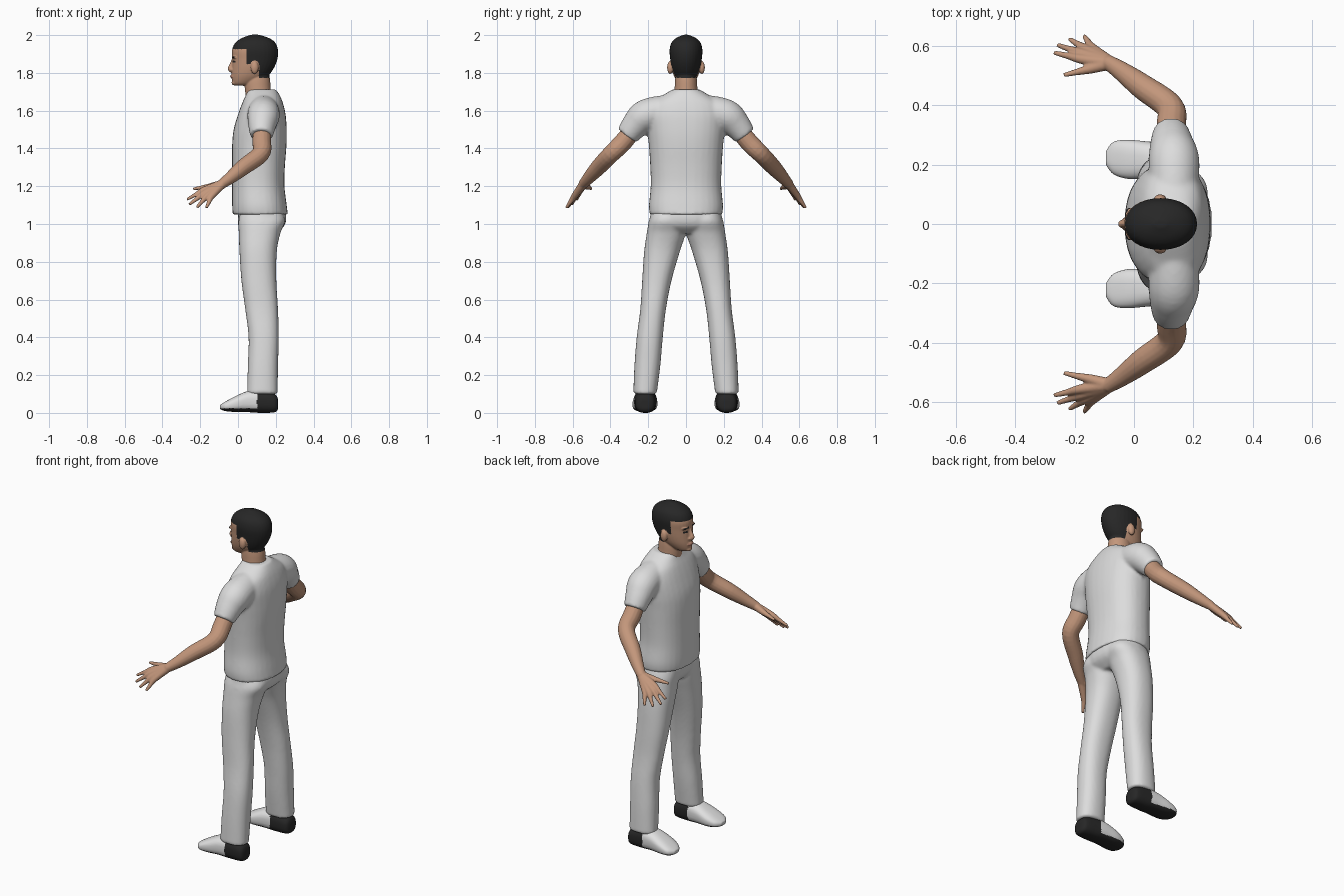
import bpy, bmesh, math
from mathutils import Vector, Matrix

if "Cube" in bpy.data.objects:
    bpy.data.objects.remove(bpy.data.objects["Cube"])


def material(name, rgb):
    m = bpy.data.materials.new(name)
    m.use_nodes = True
    m.diffuse_color = (*rgb, 1)
    bsdf = next(n for n in m.node_tree.nodes if n.type == 'BSDF_PRINCIPLED')
    bsdf.inputs["Base Color"].default_value = (*rgb, 1)
    return m


SKIN = material("skin", (0.55, 0.31, 0.2))
LIPS = material("lips", (0.38, 0.18, 0.13))
HAIR = material("hair", (0.02, 0.02, 0.02))
CLOTH = material("white cloth", (0.72, 0.72, 0.72))
SHOE = material("white shoe", (0.75, 0.75, 0.75))
SOLE = material("black sole", (0.02, 0.02, 0.02))


def smooth_rows(rows, steps=5):
    """Catmull-Rom interpolation through rows of numbers."""
    rows = [Vector(r) for r in rows]
    ext = [rows[0]] + rows + [rows[-1]]
    out = []
    for a, b, c, d in zip(ext, ext[1:], ext[2:], ext[3:]):
        for i in range(steps):
            t = i / steps
            out.append(0.5 * (2 * b + (c - a) * t + (2 * a - 5 * b + 4 * c - d) * t * t
                              + (3 * b - a - 3 * c + d) * t ** 3))
    return out + [rows[-1]]


def skin_rings(bm, rings):
    """Join rings of points into a closed skin."""
    loops = [[bm.verts.new(p) for p in ring] for ring in rings]
    n = len(loops[0])
    faces = [bm.faces.new((a[i], a[(i + 1) % n], b[(i + 1) % n], b[i]))
             for a, b in zip(loops, loops[1:]) for i in range(n)]
    faces += [bm.faces.new(loops[0]), bm.faces.new(loops[-1])]
    bmesh.ops.recalc_face_normals(bm, faces=faces)


def loft(bm, rows, axis='z', side=1, power=2.3, n=32):
    """Rows hold a station, then low and high limits of the two cross axes."""
    rings = []
    for t, a0, a1, b0, b1 in smooth_rows(rows):
        ring = []
        for i in range(n):
            c, s = math.cos(math.tau * i / n), math.sin(math.tau * i / n)
            a = (a0 + a1) / 2 + (a1 - a0) / 2 * math.copysign(abs(c) ** (2 / power), c)
            b = (b0 + b1) / 2 + (b1 - b0) / 2 * math.copysign(abs(s) ** (2 / power), s)
            ring.append((a, b * side, t) if axis == 'z' else (t, a * side, b))
        rings.append(ring)
    skin_rings(bm, rings)


def tube(bm, rows, side=1, n=16):
    """Rows hold a centre point and a radius."""
    rows = smooth_rows(rows)
    pts = [Vector((r[0], r[1] * side, r[2])) for r in rows]
    u = Vector((1, 0, 0.3))
    rings = []
    for i, p in enumerate(pts):
        d = (pts[min(i + 1, len(pts) - 1)] - pts[max(i - 1, 0)]).normalized()
        u = (u - d * u.dot(d)).normalized()
        v = d.cross(u)
        rings.append([p + rows[i][3] * (u * math.cos(math.tau * k / n)
                                        + v * math.sin(math.tau * k / n)) for k in range(n)])
    skin_rings(bm, rings)


def ball(bm, centre, size):
    bmesh.ops.create_uvsphere(bm, u_segments=20, v_segments=12, radius=1,
                              matrix=Matrix.Translation(centre) @ Matrix.Diagonal((*size, 1)))


def fuse(name, bm, mats, voxel, relax, rule=None):
    """Blend the overlapping pieces into one smooth surface and colour it."""
    me = bpy.data.meshes.new(name)
    bm.to_mesh(me)
    bm.free()
    ob = bpy.data.objects.new(name, me)
    bpy.context.scene.collection.objects.link(ob)
    mod = ob.modifiers.new("blend", 'REMESH')
    mod.mode = 'VOXEL'
    mod.voxel_size = voxel
    mod = ob.modifiers.new("relax", 'SMOOTH')
    mod.factor = 0.5
    mod.iterations = relax
    deps = bpy.context.evaluated_depsgraph_get()
    fused = bpy.data.meshes.new_from_object(ob.evaluated_get(deps))
    ob.modifiers.clear()
    ob.data = fused
    fused.name = name
    fused.materials.clear()
    for m in mats:
        fused.materials.append(m)
    for p in fused.polygons:
        p.use_smooth = True
        p.material_index = rule(p.center) if rule else 0
    return ob


# Head with neck, nose, lips and ears
bm = bmesh.new()
loft(bm, [(1.732, -.012, .06, -.02, .02), (1.745, -.028, .10, -.04, .04),
          (1.78, -.033, .155, -.062, .062), (1.82, -.032, .187, -.075, .075),
          (1.87, -.031, .208, -.083, .083), (1.92, -.032, .212, -.087, .087),
          (1.96, -.014, .197, -.077, .077), (1.985, .022, .163, -.052, .052),
          (2.002, .07, .11, -.012, .012)], power=2.1)
loft(bm, [(1.64, .05, .19, -.075, .075), (1.70, .038, .175, -.062, .062),
          (1.76, .035, .17, -.058, .058), (1.82, .05, .16, -.05, .05)], power=2)
tube(bm, [(-.025, 0, 1.872, .008), (-.034, 0, 1.845, .01), (-.04, 0, 1.822, .014), (-.03, 0, 1.81, .012)])
ball(bm, (-.028, 0, 1.781), (.014, .025, .011))
ball(bm, (-.02, 0, 1.748), (.014, .022, .014))
for s in (1, -1):
    ball(bm, (.088, .084 * s, 1.828), (.021, .016, .034))
    ball(bm, (-.016, .033 * s, 1.882), (.014, .024, .007))
    ball(bm, (-.03, .012 * s, 1.816), (.01, .009, .008))


def head_rule(c):
    x, y, z = c.x, abs(c.y), c.z
    ear = ((x - .088) / .026) ** 2 + ((z - 1.828) / .038) ** 2 < 1 and y > .06
    if not ear and (z > 1.925 or x > .045 and z > 1.845 or x > .11 and z > 1.775):
        return 1
    brow = .014 < y < .052 and 1.88 < z < 1.888
    eye = .02 < y < .044 and 1.855 < z < 1.864
    if x < .03 and (brow or eye):
        return 1
    return 2 if x < -.02 and y < .023 and 1.773 < z < 1.789 else 0


fuse("head", bm, [SKIN, HAIR, LIPS], .004, 3, head_rule)

# Shirt: body and short sleeves
bm = bmesh.new()
body = [(1.05, -.028, .264, .192), (1.1, -.031, .258, .196), (1.2, -.031, .246, .187),
        (1.3, -.031, .248, .189), (1.42, -.031, .257, .197), (1.5, -.023, .258, .205),
        (1.58, 0, .252, .21), (1.64, .022, .238, .185), (1.68, .04, .222, .125),
        (1.712, .052, .202, .072)]
loft(bm, [(z, a, b, -w, w) for z, a, b, w in body])
for s in (1, -1):
    tube(bm, [(.135, .10, 1.605, .08), (.135, .21, 1.575, .086),
              (.128, .265, 1.527, .075), (.124, .312, 1.468, .06)], s, 24)
fuse("shirt", bm, [CLOTH], .009, 5)

# Trousers: hips and two legs
bm = bmesh.new()
loft(bm, [(1.1, .01, .24, -.175, .175), (1.04, 0, .256, -.19, .19),
          (.99, .002, .245, -.195, .195), (.95, .03, .2, -.12, .12)])
for s in (1, -1):
    loft(bm, [(1.08, .02, .22, .02, .17), (1.02, .003, .25, .002, .195),
              (.95, .004, .224, .002, .208), (.85, .008, .205, .034, .222),
              (.7, .018, .203, .077, .232), (.55, .038, .212, .106, .242),
              (.4, .056, .216, .123, .261), (.25, .052, .212, .136, .273),
              (.1, .048, .21, .155, .279)], side=s)
fuse("trousers", bm, [CLOTH], .009, 4)

for s, side in ((1, "right"), (-1, "left")):
    # Bare arm and open hand
    bm = bmesh.new()
    tube(bm, [(.126, .25, 1.54, .045), (.126, .33, 1.437, .05), (.12, .395, 1.372, .047),
              (.03, .462, 1.302, .043), (-.04, .514, 1.245, .033), (-.09, .547, 1.208, .025)], s)
    wrist = (-.08, .543, 1.213, .023)
    fingers = [((-.175, .556, 1.183), (-.27, .578, 1.13)), ((-.175, .575, 1.165), (-.258, .604, 1.104)),
               ((-.16, .588, 1.152), (-.218, .624, 1.088)), ((-.14, .592, 1.146), (-.168, .634, 1.085)),
               ((-.145, .524, 1.2), (-.237, .502, 1.186))]
    for knuckle, tip in fingers:
        mid = Vector(knuckle).lerp(Vector(tip), .5)
        tube(bm, [wrist, (*knuckle, .017), (*mid, .0115), (*tip, .0075)], s, 12)
    fuse(side + "_arm", bm, [SKIN], .0045, 3)

    # Shoe with black heel and sole
    bm = bmesh.new()
    loft(bm, [(.212, .195, .24, .02, .07), (.195, .168, .265, .003, .1), (.12, .158, .273, 0, .12),
              (.05, .153, .278, .004, .115), (-.02, .152, .284, .005, .085),
              (-.07, .168, .277, .01, .058), (-.095, .2, .245, .02, .042)], 'x', s, 2.6)
    fuse(side + "_shoe", bm, [SHOE, SOLE], .005, 2, lambda c: int(c.x > .1 or c.z < .024))
